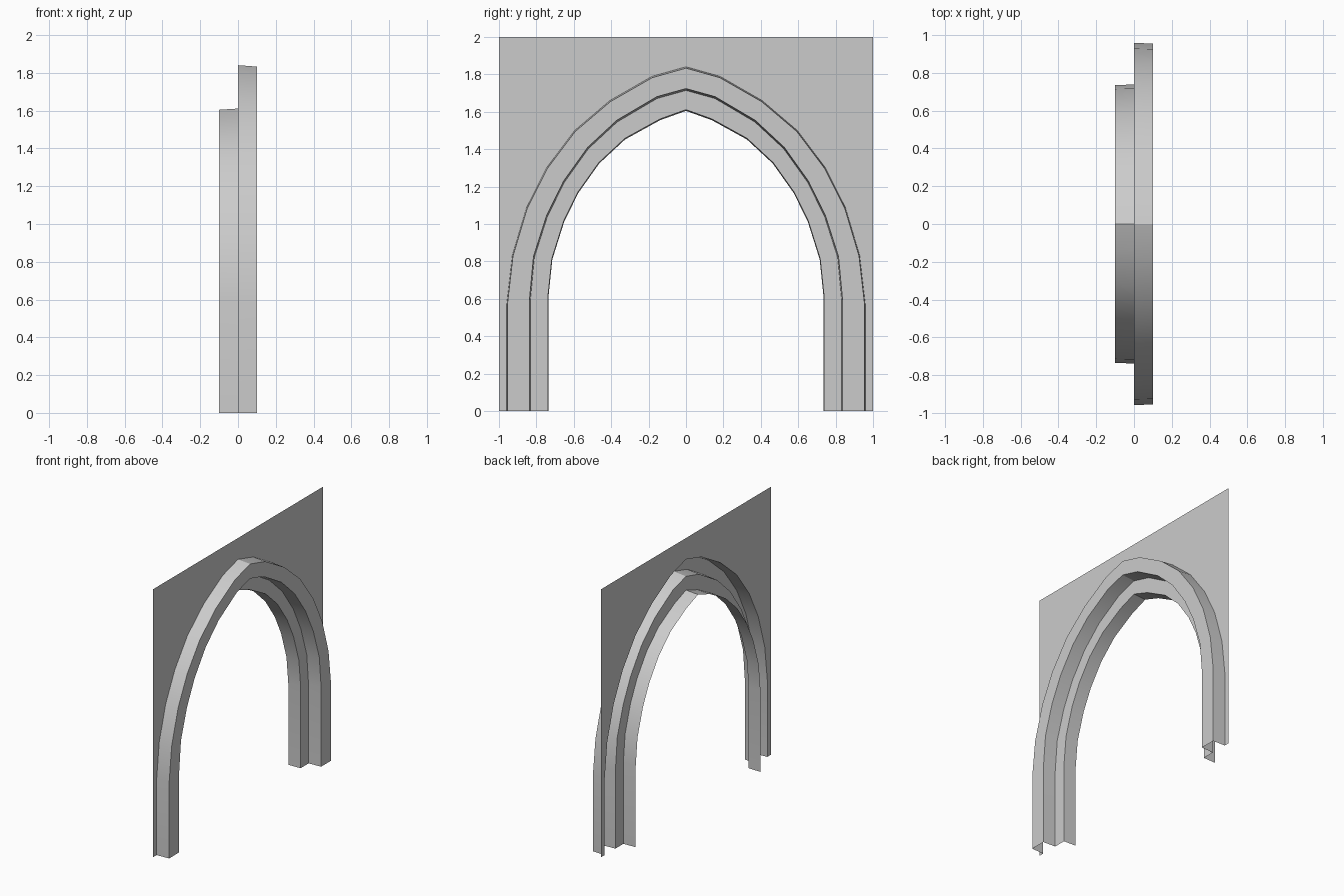
import bpy, math

if "Cube" in bpy.data.objects:
    bpy.data.objects.remove(bpy.data.objects["Cube"])

# Half arch lines (y, z), from the foot up to the pointed crown
OUTER = [(.957, 0), (.957, .57), (.927, .83), (.851, 1.085), (.744, 1.298),
         (.594, 1.497), (.406, 1.657), (.181, 1.786), (0, 1.837)]
MIDDLE = [(.835, 0), (.835, .588), (.813, .824), (.743, 1.043), (.652, 1.227),
          (.524, 1.406), (.369, 1.55), (.155, 1.676), (0, 1.719)]
INNER = [(.737, 0), (.737, .61), (.716, .813), (.652, 1.016), (.577, 1.168),
         (.465, 1.326), (.326, 1.455), (.139, 1.558), (0, 1.608)]


def arch(half, scale):
    """Mirror a half line into a full arch running from -y to +y."""
    pts = [(y * scale, z * scale) for y, z in half]
    return [(-y, z) for y, z in pts] + pts[-2::-1]


def make(name, verts, faces):
    mesh = bpy.data.meshes.new(name)
    mesh.from_pydata(verts, [], faces)
    obj = bpy.data.objects.new(name, mesh)
    bpy.context.collection.objects.link(obj)
    return obj


# Stepped moulding: open cross-section of (depth x, arch line)
section = [(0, arch(OUTER, 1.002)), (.1, arch(OUTER, .998)),
           (.1, arch(MIDDLE, 1.003)), (0, arch(MIDDLE, .997)),
           (0, arch(INNER, 1.002)), (-.1, arch(INNER, .998))]
n = len(section[0][1])
verts = [(x, y, z) for x, line in section for y, z in line]
faces = [(i * n + j, (i + 1) * n + j, (i + 1) * n + j + 1, i * n + j + 1)
         for i in range(len(section) - 1) for j in range(n - 1)]
moulding = make("arch_moulding", verts, faces)
bpy.ops.object.select_all(action='DESELECT')
moulding.select_set(True)
bpy.context.view_layer.objects.active = moulding
bpy.ops.object.shade_smooth_by_angle(angle=math.radians(30))

# Flat wall sheet around the arch, one half mirrored across y = 0
right = [(0, y, z) for y, z in section[0][1][n // 2:]]
right += [(0, 1, 0), (0, 1, 2), (0, 0, 2)]
wall = make("wall_panel", right, [tuple(range(len(right)))])
mirror = wall.modifiers.new("mirror", 'MIRROR')
mirror.use_axis = (False, True, False)
